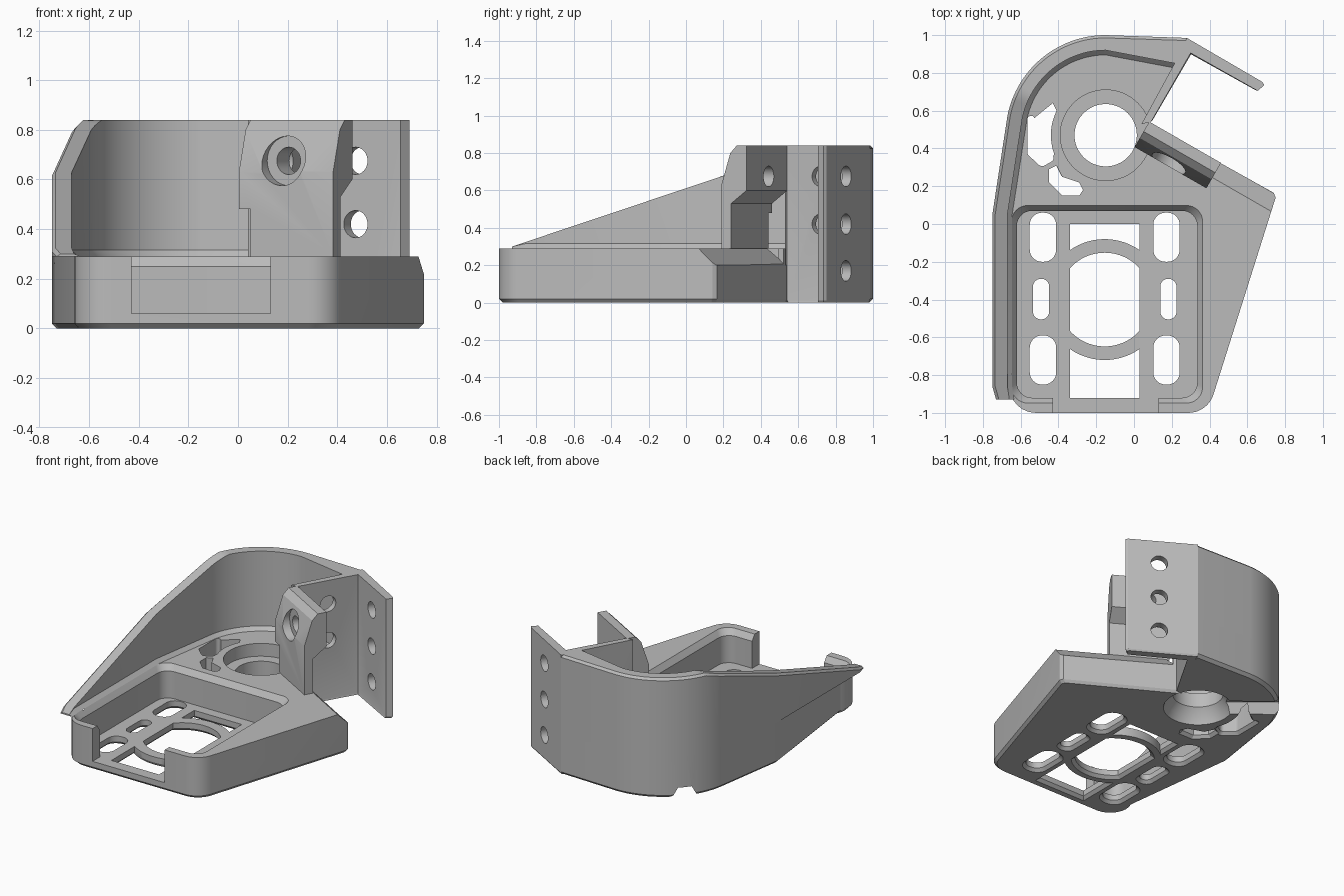
import bpy, bmesh, math
from mathutils import Vector, Matrix

if "Cube" in bpy.data.objects:
    bpy.data.objects.remove(bpy.data.objects["Cube"])

grey = bpy.data.materials.new("plain grey")
grey.use_nodes = True
grey.diffuse_color = (0.5, 0.5, 0.5, 1)
grey.node_tree.nodes["Principled BSDF"].inputs["Base Color"].default_value = (0.5, 0.5, 0.5, 1)

DECK, TOP, FLOOR = 0.29, 0.84, 0.06
HUB = Vector((-0.15, 0.47))          # bearing axis
MOTOR = Vector((-0.155, -0.4))       # motor opening axis
D = Vector((0.87, -0.5, 0)).normalized()   # along the angled tab
N = Vector((0.5, 0.87, 0)).normalized()    # across the angled tab


def skin(name, rings):
    """Solid skinned through rings of equal length, capped at both ends."""
    bm = bmesh.new()
    loops = [[bm.verts.new(p) for p in ring] for ring in rings]
    for a, b in zip(loops, loops[1:]):
        for i in range(len(a)):
            j = (i + 1) % len(a)
            bm.faces.new((a[i], a[j], b[j], b[i]))
    bm.faces.new(loops[0])
    bm.faces.new(loops[-1])
    bmesh.ops.recalc_face_normals(bm, faces=bm.faces)
    mesh = bpy.data.meshes.new(name)
    bm.to_mesh(mesh)
    bm.free()
    mesh.materials.append(grey)
    ob = bpy.data.objects.new(name, mesh)
    bpy.context.collection.objects.link(ob)
    return ob


def loft(name, pts, levels):
    """Outline stacked at (height, growth) levels."""
    xs, ys = [p[0] for p in pts], [p[1] for p in pts]
    cx, cy = (min(xs) + max(xs)) / 2, (min(ys) + max(ys)) / 2
    w, h = max(xs) - min(xs), max(ys) - min(ys)
    return skin(name, [[(cx + (x - cx) * (1 + 2 * g / w), cy + (y - cy) * (1 + 2 * g / h), z)
                        for x, y in pts] for z, g in levels])


def rounded(corners, steps=8):
    """Outline from (x, y, radius) corners."""
    out = []
    for i, (x, y, r) in enumerate(corners):
        p = Vector((x, y))
        if r == 0:
            out.append(p)
            continue
        a = (Vector(corners[i - 1][:2]) - p).normalized()
        b = (Vector(corners[(i + 1) % len(corners)][:2]) - p).normalized()
        half = a.angle(b) / 2
        c = p + (a + b).normalized() * (r / math.sin(half))
        s, e = p + a * (r / math.tan(half)) - c, p + b * (r / math.tan(half)) - c
        turn = s.angle_signed(e)
        for k in range(steps + 1):
            out.append(c + Matrix.Rotation(-turn * k / steps, 2) @ s)
    return out


def box(x0, x1, y0, y1, r=0):
    return rounded([(x0, y0, r), (x1, y0, r), (x1, y1, r), (x0, y1, r)])


def arc(c, r, a0, a1, n):
    return [c + r * Vector((math.cos(math.radians(a0 + (a1 - a0) * k / n)),
                            math.sin(math.radians(a0 + (a1 - a0) * k / n)))) for k in range(n + 1)]


def circle(c, r, n=64):
    return arc(c, r, 0, 360, n)[:-1]


def rod(center, axis, r, length):
    """Round cutter along any horizontal axis."""
    axis = Vector(axis).normalized()
    side, c = axis.cross(Vector((0, 0, 1))), Vector(center)
    return skin("cutter", [[c + axis * t + side * p.x + Vector((0, 0, p.y))
                            for p in circle(Vector((0, 0)), r, 32)]
                           for t in (-length / 2, length / 2)])


def sweep(name, profile, s0, s1):
    """Profile of (across, height) run along the tab direction."""
    return skin(name, [[D * s + N * (0.355 + n) + Vector((0, 0, z)) for n, z in profile]
                       for s in (s0, s1)])


def cut(ob, cutters):
    for c in cutters:
        c.hide_render = True
        m = ob.modifiers.new("cut", "BOOLEAN")
        m.operation, m.solver, m.object = "DIFFERENCE", "EXACT", c
    bpy.context.view_layer.update()
    mesh = bpy.data.meshes.new_from_object(ob.evaluated_get(bpy.context.evaluated_depsgraph_get()))
    ob.modifiers.clear()
    ob.data = mesh
    for c in cutters:
        bpy.data.objects.remove(c)


def through(pts):
    """Cutter with a chamfer at the underside."""
    return loft("cutter", pts, [(-0.01, 0.03), (0.02, 0), (0.5, 0)])


# Base body
base = loft("base", rounded([(-0.75, -1, 0.14), (0.39, -1, 0.14), (0.75, 0.14, 0.01), (0.74, 0.165, 0),
                             (0.06, 0.545, 0), (0.25, 0.9, 0), (0.28, 0.985, 0)])
            + arc(HUB, 0.53, 90, 169, 20) + [Vector((-0.75, 0.05))],
            [(0, -0.02), (0.02, 0), (DECK, 0)])

# Motor pocket, front notch and edge chamfer
cutters = [
    loft("cutter", box(-0.62, 0.335, -0.92, 0.07, 0.08), [(FLOOR, 0), (0.25, 0), (0.3, 0.035)]),
    loft("cutter", box(-0.43, 0.13, -1.1, -0.9), [(FLOOR, 0), (0.4, 0)]),
    sweep("cutter", [(0.155, 0.2), (0.065, DECK), (0.065, 0.32), (0.2, 0.32), (0.2, 0.2)], -0.17, 0.8),
]
# Mounting slots on both sides of the motor
for side in (-1, 1):
    x = MOTOR.x + side * 0.327
    for y in (-0.07, -0.72):
        cutters.append(through(box(x - 0.07, x + 0.07, y - 0.13, y + 0.13, 0.065)))
    x = MOTOR.x + side * 0.337
    cutters.append(through(box(x - 0.043, x + 0.043, -0.505, -0.29, 0.042)))
# Motor opening with flat sides, and windows that follow its ring
flat = math.degrees(math.acos(0.185 / 0.248))
cutters.append(through(arc(MOTOR, 0.248, flat, 180 - flat, 20) + arc(MOTOR, 0.248, 180 + flat, 360 - flat, 20)))
edge = math.degrees(math.acos(0.185 / 0.32))
cutters.append(through(arc(MOTOR, 0.32, edge, 180 - edge, 14) + [Vector((-0.34, 0)), Vector((0.03, 0))]))
cutters.append(through(arc(MOTOR, 0.32, 180 + edge, 360 - edge, 14) + [Vector((0.03, -0.92)), Vector((-0.34, -0.92))]))
# Bearing bore, seat and flared underside
cutters.append(loft("cutter", circle(HUB, 0.165), [(-0.1, 0.06), (0.0, 0.06), (0.05, 0.04), (0.1, 0), (0.5, 0)]))
cutters.append(loft("cutter", circle(HUB, 0.24), [(0.2, 0), (0.5, 0)]))
# Lightening windows beside the bearing
cutters.append(through(rounded([(-0.565, 0.64, 0.02), (-0.565, 0.37, 0.03), (-0.49, 0.3, 0.03), (-0.42, 0.34, 0.02)])
                       + arc(HUB, 0.29, 200, 160, 10) + [Vector((-0.41, 0.6)), Vector((-0.43, 0.64))]))
cutters.append(through([(-0.45, 0.22), (-0.45, 0.29), (-0.41, 0.31), (-0.38, 0.25), (-0.29, 0.22),
                        (-0.27, 0.18), (-0.29, 0.15), (-0.38, 0.15)]))
# Drain groove on the underside
out = Vector((-0.77, 0.64, 0))
across = Vector((0.64, 0.77, 0))
hub3 = Vector((HUB.x, HUB.y, 0))
cutters.append(skin("cutter", [[hub3 + out * t + across * w + Vector((0, 0, z)) for w, z in
                                [(-0.09, -0.01), (-0.045, 0.07), (0.045, 0.07), (0.09, -0.01)]]
                               for t in (0.1, 0.7)]))
cut(base, cutters)

# Tall outer wall with a sloping top
pairs = [((-0.73, -0.93), (-0.66, -0.93)), ((-0.75, -0.86), (-0.67, -0.86)), ((-0.75, 0.05), (-0.67, 0.05))]
pairs += list(zip(arc(HUB, 0.53, 169, 90, 32), arc(HUB, 0.45, 169, 90, 32)))
pairs.append(((0.28, 0.985), (0.22, 0.85)))
sections = []
for o, i in pairs:
    o, i = Vector(o), Vector(i)
    step = (i - o).normalized()
    zo, zi = [min(TOP, DECK + 0.01 + 0.335 * (p.y + 0.93)) for p in (o, i)]
    lip, foot = o + step * 0.015, i + step * 0.025
    sections.append([(*o, DECK), (*o, max(DECK, zo - 0.015)), (*lip, zo), (*i, zi),
                     (*i, min(zi, 0.315)), (*foot, DECK)])
skin("outer_wall", sections)

# Angled mounting bracket
bracket = loft("mounting_bracket", [(0.04, 0.53), (0.09, 0.54), (0.3, 0.905), (0.655, 0.705), (0.69, 0.735),
                                    (0.68, 0.752), (0.28, 0.985), (0.22, 0.86)],
               [(0, -0.01), (0.012, 0), (TOP, 0)])
holes = [rod((0.49, 0.835, z), N, 0.055, 0.3) for z in (0.17, 0.42, 0.675)]
holes += [rod((0.18, 0.73, z), (0.86, -0.5, 0), 0.055, 0.2) for z in (0.42, 0.675)]
cut(bracket, holes)

# Screw tab standing on the angled edge
tab = sweep("screw_tab", [(0, DECK), (0.06, DECK), (0.06, 0.53), (0.155, 0.6), (0.155, TOP),
                          (0.095, TOP), (0.055, 0.8), (0, 0.63)], -0.2, 0.238)
cut(tab, [rod((*(N * 0.43).xy, 0.675), N, 0.055, 0.5),
          rod((*(N * 0.33).xy, 0.675), N, 0.1, 0.16),
          loft("cutter", circle(HUB, 0.22), [(0.2, 0), (0.48, 0)])])

# Smooth curved faces, keep machined edges crisp
for ob in bpy.data.objects:
    ob.select_set(ob.type == "MESH")
bpy.context.view_layer.objects.active = base
bpy.ops.object.shade_smooth_by_angle(angle=math.radians(25))
